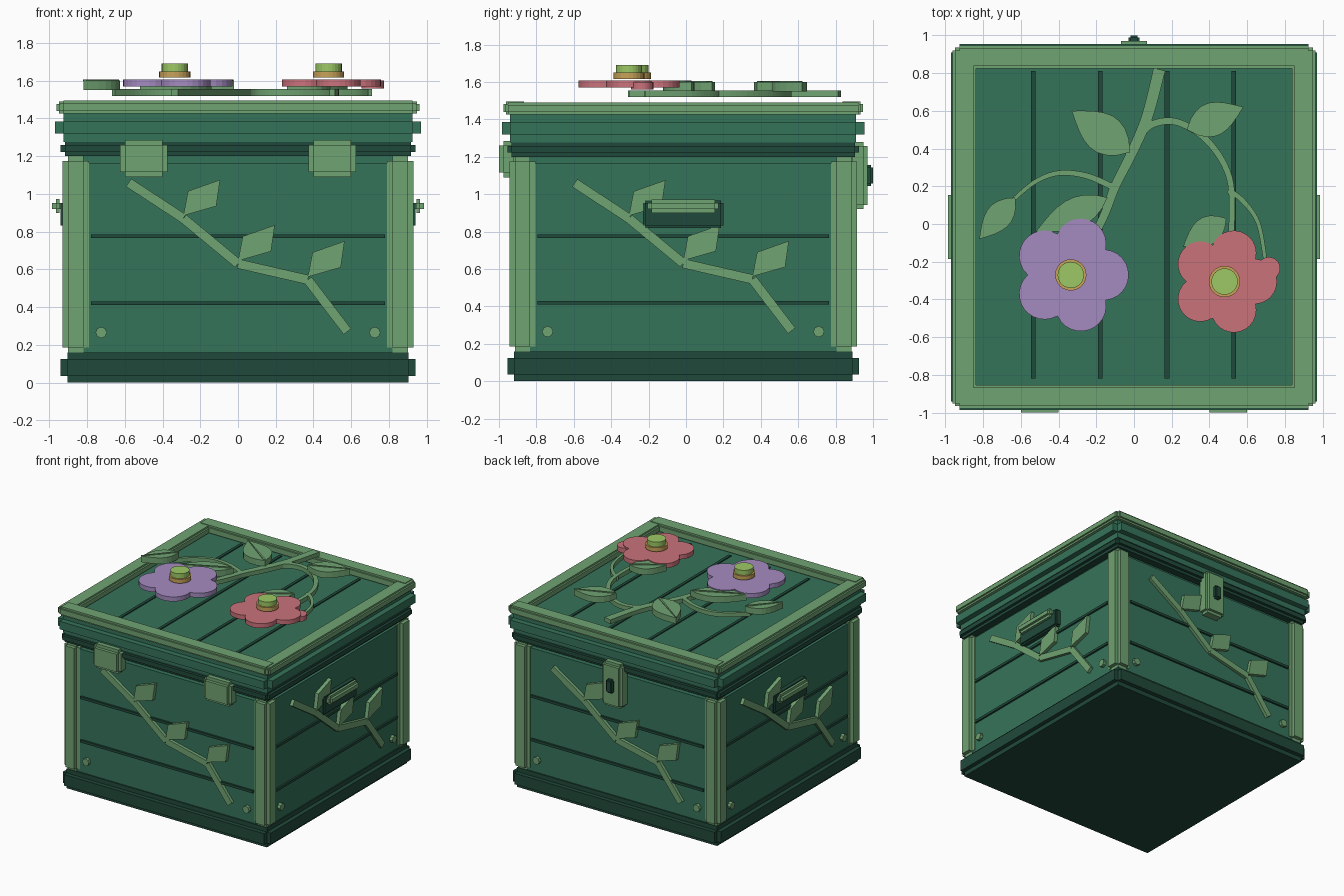
import bpy, bmesh
from math import sin, cos, pi, sqrt
from mathutils import Matrix, Vector

cube = bpy.data.objects.get("Cube")
if cube:
    bpy.data.objects.remove(cube, do_unlink=True)


def material(name, hexcol):
    rgb = [int(hexcol[i:i + 2], 16) / 255 for i in (0, 2, 4)]
    lin = [c / 12.92 if c <= 0.04045 else ((c + 0.055) / 1.055) ** 2.4 for c in rgb]
    m = bpy.data.materials.new(name)
    m.use_nodes = True
    m.diffuse_color = (*lin, 1)
    m.node_tree.nodes["Principled BSDF"].inputs["Base Color"].default_value = (*lin, 1)
    return m


GREEN = material("panel green", "35735a")
DARK = material("dark green", "20493a")
LIGHT = material("trim green", "70a372")
PURPLE = material("petal purple", "a58bc0")
RED = material("petal red", "cb727b")
OCHRE = material("flower ring ochre", "c9a35a")
LIME = material("flower centre lime", "9dc966")

MID = -0.015                      # chest middle in y
CHEST = Matrix.Translation((0, MID, 0))
FLAT = Matrix.Identity(4)


def side(k):
    """Frame of wall k: u along the wall, v up, w outward."""
    wall = Matrix(((1, 0, 0, 0), (0, 0, -1, 0), (0, 1, 0, 0), (0, 0, 0, 1)))
    return CHEST @ Matrix.Rotation(k * pi / 2, 4, 'Z') @ wall


def finish(bm, name, mat, frame):
    bmesh.ops.recalc_face_normals(bm, faces=bm.faces)
    bm.transform(frame)
    me = bpy.data.meshes.new(name)
    bm.to_mesh(me)
    bm.free()
    me.materials.append(mat)
    ob = bpy.data.objects.new(name, me)
    bpy.context.collection.objects.link(ob)
    return ob


def block(name, lo, hi, mat, step=0.0, frame=FLAT):
    """Box; with a step, three crossed boxes give notched edges."""
    lo, hi = Vector(lo), Vector(hi)
    bm = bmesh.new()
    for axis in range(3 if step else 1):
        inset = Vector([0 if a == axis else step for a in range(3)])
        size = hi - lo - 2 * inset
        m = Matrix.Translation((lo + hi) / 2) @ Matrix.Diagonal((*size, 1))
        bmesh.ops.create_cube(bm, size=1, matrix=m)
    return finish(bm, name, mat, frame)


def prism(name, pts, z0, z1, mat, frame=FLAT):
    bm = bmesh.new()
    base = bm.faces.new([bm.verts.new((x, y, z0)) for x, y in pts])
    top = bmesh.ops.extrude_face_region(bm, geom=[base])["geom"]
    bmesh.ops.translate(bm, vec=(0, 0, z1 - z0),
                        verts=[v for v in top if isinstance(v, bmesh.types.BMVert)])
    if base.is_valid and len(bm.faces) == len(pts) + 1:
        bm.faces.new([v for v in base.verts])
    return finish(bm, name, mat, frame)


def disc(name, x, y, r, z0, z1, mat, n=24, frame=FLAT):
    pts = [(x + r * cos(2 * pi * i / n), y + r * sin(2 * pi * i / n)) for i in range(n)]
    return prism(name, pts, z0, z1, mat, frame)


def ribbon(name, path, w0, w1, z0, z1, mat, frame=FLAT):
    """Flat band along a path, tapering from w0 to w1."""
    p = [Vector(q) for q in path]
    left, right = [], []
    for i, q in enumerate(p):
        d = (p[min(i + 1, len(p) - 1)] - p[max(i - 1, 0)]).normalized()
        off = Vector((-d.y, d.x)) * (w0 + (w1 - w0) * i / (len(p) - 1)) / 2
        left.append(q + off)
        right.append(q - off)
    bm = bmesh.new()
    rings = [[bm.verts.new((a.x, a.y, z)) for a, z in
              ((l, z0), (r, z0), (r, z1), (l, z1))] for l, r in zip(left, right)]
    for a, b in zip(rings, rings[1:]):
        for j in range(4):
            bm.faces.new((a[j], a[j - 1], b[j - 1], b[j]))
    bm.faces.new(rings[0])
    bm.faces.new(rings[-1])
    return finish(bm, name, mat, frame)


def smooth(pts, n=6):
    """Catmull-Rom sampling through the points."""
    p = [Vector(q) for q in [pts[0], *pts, pts[-1]]]
    out = []
    for a, b, c, d in zip(p, p[1:], p[2:], p[3:]):
        for i in range(n):
            t = i / n
            out.append(0.5 * (2 * b + (c - a) * t + (2 * a - 5 * b + 4 * c - d) * t * t
                              + (3 * b - a - 3 * c + d) * t ** 3))
    return out + [p[-1]]


def ring_block(name, h, z0, z1, mat, step):
    block(name, (-h, -h, z0), (h, h, z1), mat, step, CHEST)


# Stacked chest body
ring_block("base", 0.94, 0, 0.16, DARK, 0.035)
ring_block("body", 0.895, 0.1, 1.2, GREEN, 0.035)
ring_block("lid_seam_band", 0.94, 1.2, 1.28, DARK, 0.022)
ring_block("lid", 0.97, 1.275, 1.43, GREEN, 0.045)

# Corner posts
for sx in (-1, 1):
    for sy in (-1, 1):
        x, y = sx * 0.86, sy * 0.86
        block("corner_post", (x - 0.07, y - 0.07, 0.155), (x + 0.07, y + 0.07, 1.205),
              LIGHT, 0.03, CHEST)

# Lid frame and lid plank grooves
for s in (-1, 1):
    block("lid_side_trim", (s * 0.9 - 0.062, -0.95, 1.425), (s * 0.9 + 0.062, 0.95, 1.49),
          LIGHT, 0.014, CHEST)
    block("lid_end_trim", (-0.94, s * 0.9 - 0.062, 1.425), (0.94, s * 0.9 + 0.062, 1.495),
          LIGHT, 0.014, CHEST)
for i in range(4):
    x = -0.535 + 0.355 * i
    block("lid_groove", (x - 0.012, -0.82, 1.42), (x + 0.012, 0.81, 1.438), DARK)

# Four walls: grooves, rivets, branch with leaves
TWIG = [(-0.58, 1.06), (-0.29, 0.87), (0, 0.63), (0.37, 0.545), (0.58, 0.27)]
for k in range(4):
    f = side(k)
    for v in (0.42, 0.775):
        block("wall_groove", (-0.78, v - 0.01, 0.88), (0.78, v + 0.01, 0.91), DARK, 0, f)
    for u in (-0.725, 0.725):
        disc("rivet", u, 0.265, 0.03, 0.88, 0.92, LIGHT, 8, f)
    for a, b in zip(TWIG, TWIG[1:]):
        ribbon("wall_branch", [a, b], 0.05, 0.05, 0.88, 0.92, LIGHT, f)
    for u, v in TWIG[1:4]:
        leaf = [(0, 0.015), (0.025, 0.145), (0.195, 0.205), (0.175, 0.065)]
        prism("wall_leaf", [(u + a, v + b) for a, b in leaf], 0.885, 0.925, LIGHT, f)

# Carry handles on both sides
for k in (1, 3):
    block("handle_plate", (-0.215, 0.82, 0.87), (0.215, 0.965, 0.94), DARK, 0.012, side(k))
    block("handle_grip", (-0.19, 0.9, 0.925), (0.19, 0.972, 0.985), LIGHT, 0.02, side(k))

# Hinges in front, latch behind
for u in (-0.5, 0.5):
    block("hinge", (u - 0.125, 1.09, 0.88), (u + 0.125, 1.285, 0.985), LIGHT, 0.025, side(0))
block("latch", (-0.09, 0.92, 0.88), (0.09, 1.28, 0.985), LIGHT, 0.022, side(2))
block("keyhole", (-0.03, 1.045, 0.96), (0.03, 1.155, 1.015), DARK, 0.012, side(2))

# Vine lying over the lid
VINES = [
    ("main_stem", 0.065, 0.04, [(0.135, 0.82), (0.07, 0.57), (-0.01, 0.38), (-0.1, 0.2),
                                (-0.17, 0.02), (-0.335, -0.3)]),
    ("left_stem", 0.035, 0.02, [(-0.1, 0.19), (-0.25, 0.255), (-0.4, 0.27), (-0.53, 0.22),
                                (-0.66, 0.11)]),
    ("right_stem", 0.04, 0.03, [(0.02, 0.46), (0.1, 0.53), (0.23, 0.54), (0.38, 0.45),
                                (0.49, 0.29), (0.52, 0.1), (0.5, -0.3)]),
    ("bud_stem", 0.03, 0.02, [(0.5, 0.18), (0.58, 0.12), (0.66, 0), (0.7, -0.22)]),
]
for name, w0, w1, pts in VINES:
    ribbon(name, smooth(pts), w0, w1, 1.52, 1.555, LIGHT)

# Lid leaves, each with a raised midrib
LEAVES = [((-0.02, 0.38), (-0.33, 0.6), 0.21), ((0.28, 0.5), (0.58, 0.62), 0.18),
          ((-0.63, 0.14), (-0.82, -0.08), 0.14), ((-0.14, 0.14), (-0.52, -0.04), 0.16),
          ((0.49, 0.03), (0.26, -0.12), 0.15)]
for stem, tip, width in LEAVES:
    s, t = Vector(stem), Vector(tip)
    n = Vector((s.y - t.y, t.x - s.x)).normalized() * width / 2
    edge = [(i / 8, sin(pi * (i / 8) ** 0.85)) for i in range(1, 8)]
    pts = [s] + [s.lerp(t, a) + n * b for a, b in edge] + [t]
    pts += [s.lerp(t, a) - n * b for a, b in reversed(edge)]
    prism("lid_leaf", pts, 1.55, 1.6, LIGHT)
    ribbon("leaf_midrib", [s.lerp(t, 0.03), t], 0.016, 0.004, 1.598, 1.606, LIGHT)


def flower(name, x, y, d, r, mat):
    """Five round petals as one outline, with a two-step centre."""
    pts = []
    for p in range(5):
        for i in range(12):
            a = (i / 12 - 0.5) * 2 * pi / 5
            rad = d * cos(a) + sqrt(r * r - (d * sin(a)) ** 2)
            th = a + p * 2 * pi / 5
            pts.append((x + rad * cos(th), y + rad * sin(th)))
    prism(name + "_petals", pts, 1.57, 1.607, mat)
    disc(name + "_ring", x, y, 0.083, 1.617, 1.65, OCHRE)
    disc(name + "_centre", x, y, 0.07, 1.65, 1.69, LIME)


flower("purple_flower", -0.335, -0.27, 0.172, 0.135, PURPLE)
flower("red_flower", 0.48, -0.305, 0.158, 0.12, RED)
disc("red_bud", 0.715, -0.235, 0.06, 1.56, 1.6, RED)
